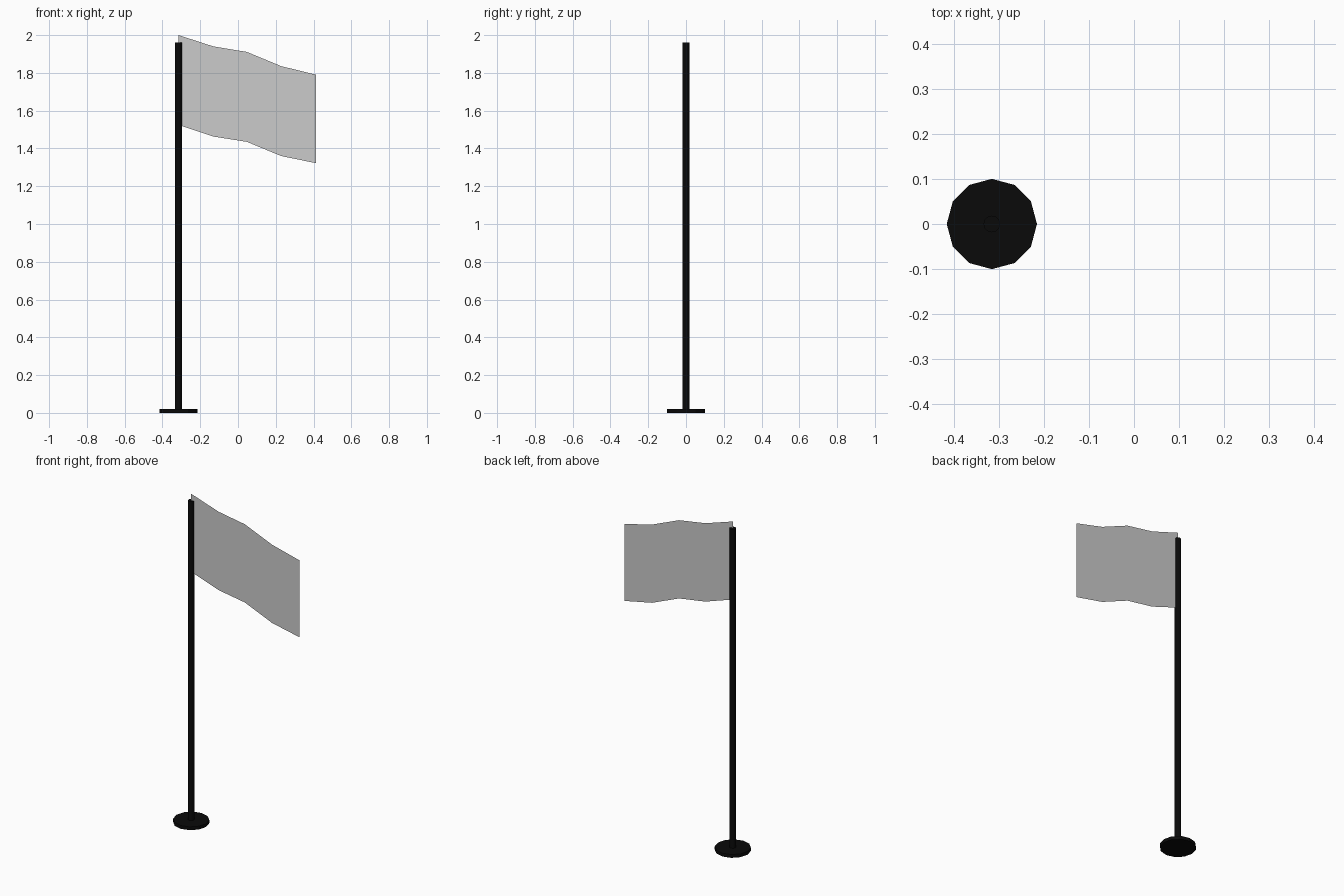
import bpy

if "Cube" in bpy.data.objects:
    bpy.data.objects.remove(bpy.data.objects["Cube"])

POLE_X = -0.315

black = bpy.data.materials.new("black_paint")
black.diffuse_color = (0.003, 0.003, 0.003, 1)
black.use_nodes = True
black.node_tree.nodes["Principled BSDF"].inputs["Base Color"].default_value = black.diffuse_color


def cylinder(name, radius, z0, z1, sides=12):
    bpy.ops.mesh.primitive_cylinder_add(
        vertices=sides, radius=radius, depth=z1 - z0,
        location=(POLE_X, 0, (z0 + z1) / 2))
    ob = bpy.context.object
    ob.name = name
    ob.data.materials.append(black)
    return ob


# Round foot and upright pole
cylinder("base_plate", 0.10, 0.0, 0.02)
cylinder("pole", 0.0185, 0.02, 1.96)

# Cloth: one thin sheet, drooping in four segments (x, top z, bottom z)
profile = [(POLE_X, 2.0, 1.525), (-0.13, 1.94, 1.463), (0.047, 1.911, 1.435),
           (0.228, 1.836, 1.36), (0.413, 1.79, 1.322)]
verts = [(x, 0, z) for x, top, bottom in profile for z in (bottom, top)]
faces = [(2 * i, 2 * i + 2, 2 * i + 3, 2 * i + 1) for i in range(len(profile) - 1)]
mesh = bpy.data.meshes.new("flag_cloth")
mesh.from_pydata(verts, [], faces)
bpy.context.collection.objects.link(bpy.data.objects.new("flag_cloth", mesh))
